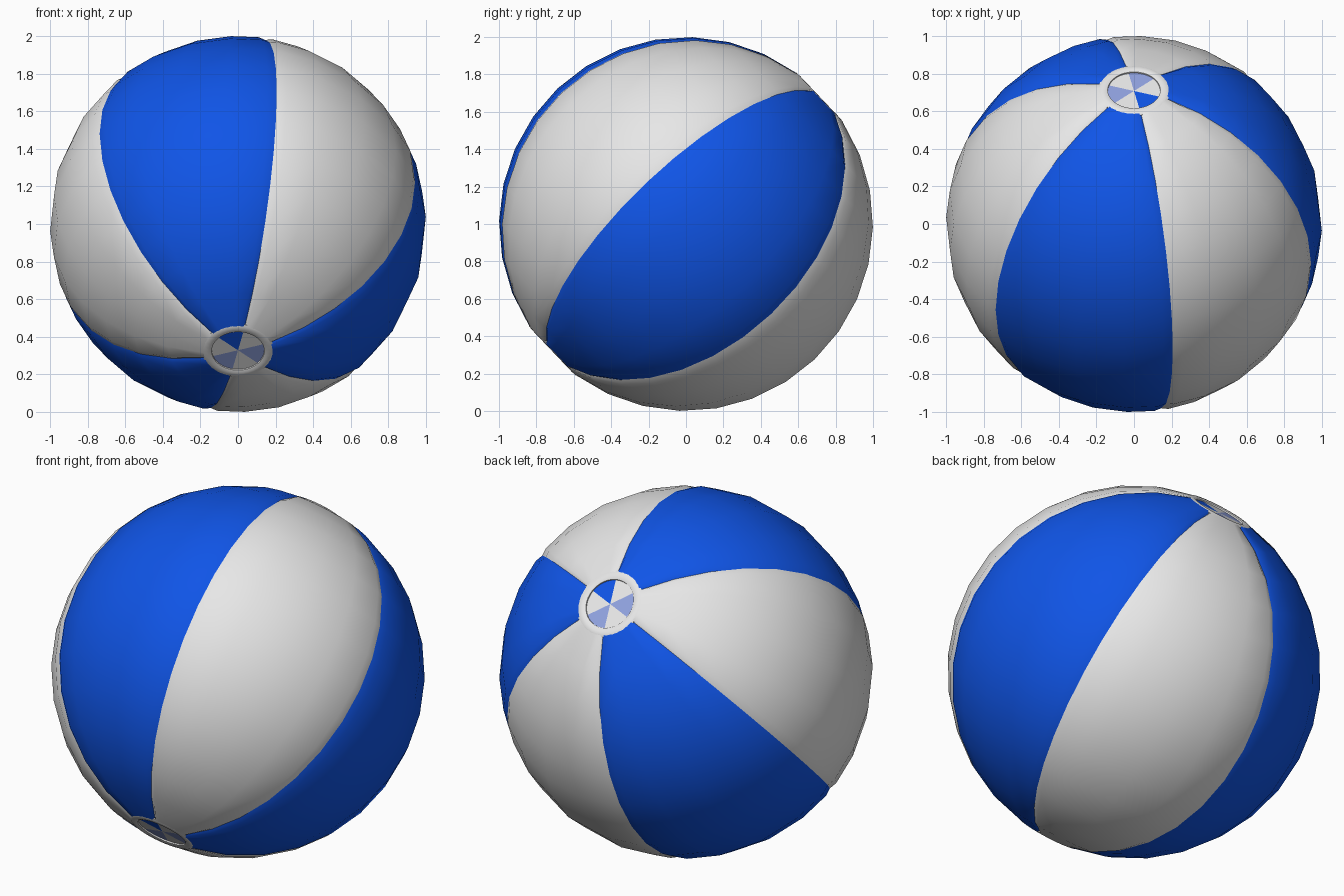
import bpy, bmesh, math
from mathutils import Matrix, Vector

cube = bpy.data.objects.get("Cube")
if cube:
    bpy.data.objects.remove(cube, do_unlink=True)


def material(name, rgb):
    m = bpy.data.materials.new(name)
    m.use_nodes = True
    m.diffuse_color = (*rgb, 1)
    m.node_tree.nodes["Principled BSDF"].inputs["Base Color"].default_value = (*rgb, 1)
    return m


BLUE = material("blue vinyl", (0.005, 0.09, 0.8))
WHITE = material("white vinyl", (0.8, 0.8, 0.8))
PALE = material("pale blue vinyl", (0.28, 0.36, 0.74))

# The ball leans: its local z axis runs out through the lower front valve
TILT = math.radians(43.5)
c, s = math.cos(TILT), math.sin(TILT)
FRAME = Matrix(((1, 0, 0, 0), (0, -s, -c, 0), (0, c, -s, 1), (0, 0, 0, 1)))
FIRST_SEAM = 12
HOLE = math.radians(10.5)


def polar(radius, degrees, z):
    a = math.radians(degrees)
    return Vector((radius * math.sin(a), radius * math.cos(a), z))


def finish(name, bm, mats, outward=False):
    if outward:
        for f in bm.faces:
            f.normal_update()
            if f.normal.dot(f.calc_center_median()) < 0:
                f.normal_flip()
    else:
        bmesh.ops.recalc_face_normals(bm, faces=bm.faces)
    bm.transform(FRAME)
    mesh = bpy.data.meshes.new(name)
    bm.to_mesh(mesh)
    bm.free()
    for m in mats:
        mesh.materials.append(m)
    ob = bpy.data.objects.new(name, mesh)
    bpy.context.collection.objects.link(ob)
    bpy.ops.object.select_all(action="DESELECT")
    ob.select_set(True)
    bpy.context.view_layer.objects.active = ob
    bpy.ops.object.shade_smooth_by_angle(angle=math.radians(40))


def grid_faces(bm, rows, closed=False):
    for a, b in zip(rows, rows[1:] + rows[:1] if closed else rows[1:]):
        for i in range(len(a) - 1):
            bm.faces.new((a[i], a[i + 1], b[i + 1], b[i]))


# Puffed gore panel, dipping slightly at its two seams
def panel(name, start, mat):
    bm = bmesh.new()
    rows, steps = [], 14
    for j in range(steps + 1):
        t = HOLE + (math.pi - 2 * HOLE) * j / steps
        row = []
        for u in (0, 0.05, 0.25, 0.5, 0.75, 0.95, 1):
            r = 0.99 if u in (0, 1) else 1.0
            row.append(bm.verts.new(polar(r * math.sin(t), start + 60 * u, r * math.cos(t))))
        rows.append(row)
    grid_faces(bm, rows)
    finish(name, bm, [mat], True)


for k in range(6):
    panel(f"panel_{k + 1}", FIRST_SEAM + 60 * k, BLUE if k % 2 else WHITE)


# Valve: rounded ring around a disc of six coloured sectors
def valve(name, side, colours):
    bm = bmesh.new()
    profile = [(0.137, 0.96), (0.14, 0.982), (0.155, 0.987), (0.18, 0.985),
               (0.192, 0.978), (0.188, 0.96)]
    rows = []
    for r, z in profile:
        rows.append([bm.verts.new(polar(r, i * 10, side * z)) for i in range(36)])
    for row in rows:
        row.append(row[0])
    grid_faces(bm, rows, True)
    finish(name + "_ring", bm, [WHITE])

    bm = bmesh.new()
    centre = bm.verts.new((0, 0, side * 0.975))
    rim = [bm.verts.new(polar(0.139, FIRST_SEAM + i * 10, side * 0.975)) for i in range(36)]
    for i in range(36):
        f = bm.faces.new((centre, rim[i], rim[(i + 1) % 36]))
        f.material_index = colours[i // 6]
    finish(name + "_disc", bm, [WHITE, BLUE, PALE], True)


valve("front_valve", 1, (0, 2, 0, 2, 0, 1))
valve("back_valve", -1, (1, 0, 2, 0, 2, 0))
